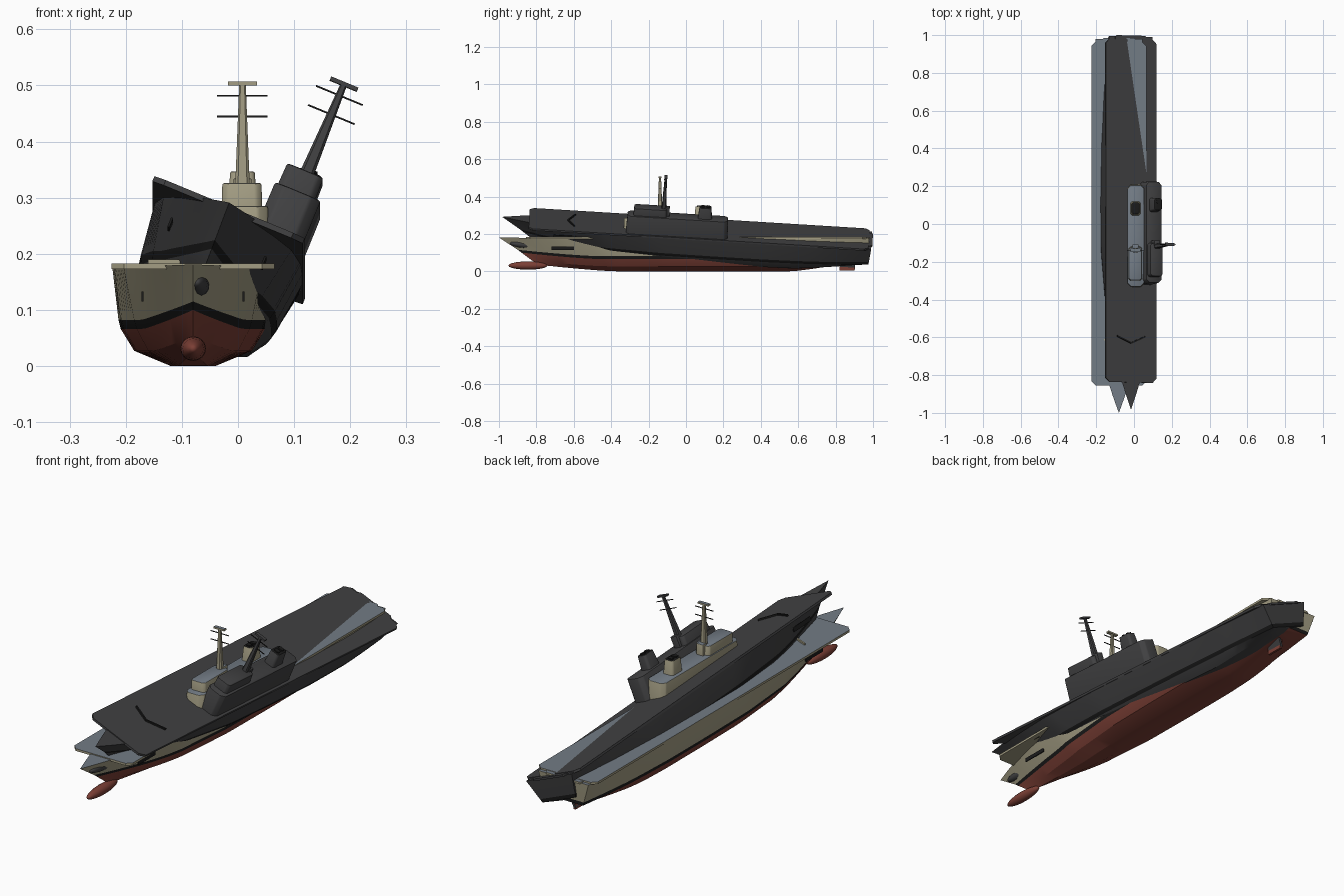
import bpy, bmesh, math
from mathutils import Matrix

if "Cube" in bpy.data.objects:
    bpy.data.objects.remove(bpy.data.objects["Cube"])


def material(name, rgb):
    m = bpy.data.materials.new(name)
    m.diffuse_color = (*rgb, 1)
    m.use_nodes = True
    m.node_tree.nodes["Principled BSDF"].inputs["Base Color"].default_value = m.diffuse_color
    return m


TAN = material("tan_paint", (0.37, 0.34, 0.23))
DECK = material("blue_grey_deck", (0.17, 0.20, 0.235))
RED = material("red_bottom", (0.20, 0.05, 0.036))
DARK = material("dark_grey", (0.053, 0.053, 0.055))
BLACK = material("black", (0.011, 0.011, 0.011))


def finish(name, bm, mats, place, angle=30):
    bmesh.ops.remove_doubles(bm, verts=bm.verts, dist=0.0002)
    bmesh.ops.recalc_face_normals(bm, faces=bm.faces)
    me = bpy.data.meshes.new(name)
    bm.to_mesh(me)
    bm.free()
    for m in mats:
        me.materials.append(m)
    me.polygons.foreach_set("use_smooth", [True] * len(me.polygons))
    me.set_sharp_from_angle(angle=math.radians(angle))
    ob = bpy.data.objects.new(name, me)
    ob.matrix_world = place
    bpy.context.collection.objects.link(ob)
    return ob


def prism(name, outline, z0, z1, mats, place, taper=1.0, bevel=0.0):
    """Extruded outline, optionally tapered; the second material goes on top."""
    bm = bmesh.new()
    cx = sum(p[0] for p in outline) / len(outline)
    cy = sum(p[1] for p in outline) / len(outline)
    low = [bm.verts.new((x, y, z0)) for x, y in outline]
    high = [bm.verts.new((cx + (x - cx) * taper, cy + (y - cy) * taper, z1)) for x, y in outline]
    n = len(outline)
    bm.faces.new(low[::-1])
    top = bm.faces.new(high)
    for i in range(n):
        bm.faces.new((low[i], low[(i + 1) % n], high[(i + 1) % n], high[i]))
    if bevel:
        edges = [e for e in bm.edges if max(v.co.z for v in e.verts) > z0 + 1e-4]
        bmesh.ops.bevel(bm, geom=edges, offset=bevel, segments=2, affect='EDGES', profile=0.5)
    bm.normal_update()
    for f in bm.faces:
        f.material_index = 1 if len(mats) > 1 and f.normal.z > 0.9 else 0
    return finish(name, bm, mats, place)


def rect(x0, x1, y0, y1, c=0.0):
    """Rectangle, with cut corners when c is given."""
    if not c:
        return [(x0, y0), (x1, y0), (x1, y1), (x0, y1)]
    return [(x0 + c, y0), (x1 - c, y0), (x1, y0 + c), (x1, y1 - c),
            (x1 - c, y1), (x0 + c, y1), (x0, y1 - c), (x0, y0 + c)]


def lerp_table(xs, ys, t):
    for i in range(len(xs) - 1):
        if t <= xs[i + 1]:
            k = (t - xs[i]) / (xs[i + 1] - xs[i])
            return ys[i] + (ys[i + 1] - ys[i]) * k
    return ys[-1]


# Hull fullness from bow (0) to stern (1), at deck level and near the keel
T = [0, .04, .08, .15, .25, .4, .55, .7, .85, .93, 1]
FULL_TOP = [0, .2, .38, .62, .86, .98, 1, 1, .97, .92, .86]
FULL_LOW = [0, .12, .25, .48, .76, .97, 1, 1, .9, .78, .66]
# Levels: half width, bow y, stern y, z at bow, z amidships, z at stern, blend towards FULL_TOP
LEVELS = [(.040, -.74, .93, .030, .000, .055, 0),
          (.105, -.82, .95, .055, .027, .064, 0),
          (.129, -.88, .97, .100, .066, .072, .2),
          (.133, -.90, .972, .115, .082, .088, .3),
          (.144, -1.0, .98, .181, .176, .176, 1)]


def hull(name, mats, place):
    bm = bmesh.new()
    rings = []
    steps = 44
    for i in range(steps + 1):
        t = i / steps
        half = []
        for w, yb, ys, zb, zm, zs, mix in LEVELS:
            f = lerp_table(T, FULL_TOP, t) * mix + lerp_table(T, FULL_LOW, t) * (1 - mix)
            z = zm + (zb - zm) * max(0, 1 - t / .22) ** 1.3 + (zs - zm) * max(0, (t - .78) / .22) ** 1.2
            half.append((w * f, yb + (ys - yb) * t, z))
        pts = [(-x, y, z) for x, y, z in half[::-1]] + half
        rings.append([bm.verts.new(p) for p in pts])
    # sides by level: topsides, stripe, bottom, and the deck on top
    side = [0, 1, 2, 2, 2, 2, 2, 1, 0, 3]
    for a, b in zip(rings, rings[1:]):
        for j in range(10):
            f = bm.faces.new((a[j], a[(j + 1) % 10], b[(j + 1) % 10], b[j]))
            f.material_index = side[j]
    # transom in bands
    r = rings[-1]
    for j, m in enumerate((0, 1, 2, 2)):
        f = bm.faces.new((r[j], r[j + 1], r[8 - j], r[9 - j]))
        f.material_index = m
    bmesh.ops.dissolve_degenerate(bm, dist=0.0002, edges=bm.edges)
    return finish(name, bm, mats, place, 25)


def ball(name, centre, size, mats, place):
    bm = bmesh.new()
    m = Matrix.Translation(centre) @ Matrix.Diagonal((*size, 1)) @ Matrix.Rotation(math.pi / 2, 4, 'X')
    bmesh.ops.create_uvsphere(bm, u_segments=16, v_segments=10, radius=1, matrix=m)
    return finish(name, bm, mats, place, 60)


def ship(tag, paint, deck, bottom, place):
    def part(name, outline, z0, z1, mats, **kw):
        return prism(f"{tag}_{name}", outline, z0, z1, mats, place, **kw)

    # Hull, bulbous bow and rudder
    hull(f"{tag}_hull", [paint, BLACK, bottom, deck], place)
    ball(f"{tag}_bow_bulb", (0, -.845, .031), (.023, .105, .022), [bottom], place)
    part("rudder", rect(-.005, .005, .82, .9), .005, .06, [bottom])

    # Flight deck with cut corners and stern walkway
    part("flight_deck", rect(-.145, .145, -.855, .965, .022), .173, .183, [paint, deck])
    part("stern_walkway", rect(-.09, .09, .94, .985, .01), .172, .181, [paint, deck])

    # V-shaped breakwater and bow fittings
    part("breakwater", [(-.08, -.615), (0, -.65), (.08, -.615), (.08, -.607), (0, -.642), (-.08, -.607)],
         .182, .190, [BLACK if paint == DARK else paint])
    for s, sn in ((-1, "left"), (1, "right")):
        part(f"{sn}_bow_fitting", rect(s * .09 - .002, s * .09 + .002, -.72, -.60), .115, .133, [BLACK])

    # Island: long lower house, bridge and rear house
    part("island", rect(.045, .134, -.335, .21, .018), .18, .285, [paint, deck], taper=.985, bevel=.004)
    part("bridge", rect(.051, .123, -.30, -.12, .01), .284, .326, [paint, deck], taper=.97, bevel=.004)
    part("bridge_hatch", rect(.072, .104, -.135, -.108), .284, .334, [paint, deck], bevel=.002)

    # Funnel with twin uptakes
    part("funnel", rect(.062, .114, .045, .12, .008), .284, .347, [paint, BLACK], taper=.84, bevel=.004)
    for k, y in enumerate((.069, .096)):
        part(f"uptake_{k + 1}", rect(.076, .100, y - .009, y + .009, .004), .346, .352, [BLACK])

    # Mast with cross yards and radar bar
    part("mast", rect(.075, .101, -.152, -.126, .005), .32, .502, [paint], taper=.45)
    for k, z in enumerate((.443, .480)):
        part(f"yard_{k + 1}", rect(.043, .133, -.1405, -.1375), z, z + .003, [BLACK])
    part("radar_bar", rect(.062, .114, -.147, -.131), .4995, .507, [paint, deck])


# Upright painted ship, and the dark one rolled and pitched into it
ship("painted", TAN, DECK, RED, Matrix.Translation((-.08, 0, 0)))
tilt = (Matrix.Translation((-.015, .015, .232))
        @ Matrix.Rotation(math.radians(-3.5), 4, 'X')
        @ Matrix.Rotation(math.radians(22.5), 4, 'Y')
        @ Matrix.Translation((0, 0, -.183)))
ship("dark", DARK, DARK, DARK, tilt)
